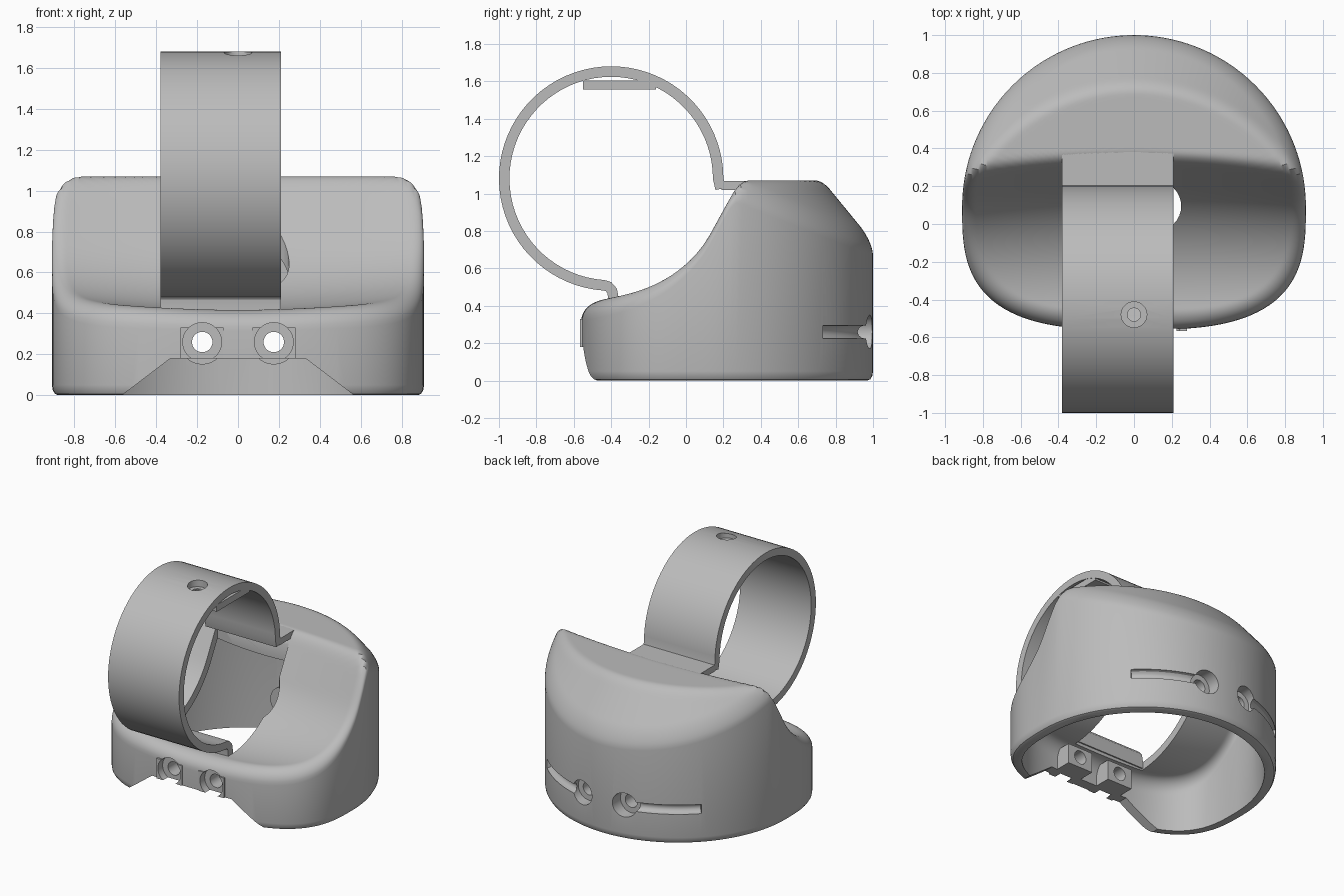
import bpy, bmesh, math
from mathutils import Matrix

cube = bpy.data.objects.get("Cube")
if cube:
    bpy.data.objects.remove(cube, do_unlink=True)

grey = bpy.data.materials.new("warm_grey_plastic")
grey.use_nodes = True
grey.diffuse_color = (0.5, 0.5, 0.5, 1)
grey.node_tree.nodes["Principled BSDF"].inputs["Base Color"].default_value = (0.5, 0.5, 0.5, 1)

STRAP_L, STRAP_R = -0.38, 0.21
MID, WIDE = (STRAP_L + STRAP_R) / 2, STRAP_R - STRAP_L
AXIS_Y, AXIS_Z = -0.4, 1.08      # axis of the ring and of the saddle
CENTRE_Y, HOLE_X, HOLE_Z = 0.09, 0.175, 0.26


def finish(name, bm):
    bmesh.ops.recalc_face_normals(bm, faces=bm.faces)
    mesh = bpy.data.meshes.new(name)
    bm.to_mesh(mesh)
    bm.free()
    obj = bpy.data.objects.new(name, mesh)
    bpy.context.collection.objects.link(obj)
    mesh.materials.append(grey)
    return obj


def box(name, x, y, z):
    bm = bmesh.new()
    mid = [(a + b) / 2 for a, b in (x, y, z)]
    size = [b - a for a, b in (x, y, z)]
    bmesh.ops.create_cube(bm, size=1, matrix=Matrix.Translation(mid) @ Matrix.Diagonal((*size, 1)))
    return finish(name, bm)


def rod(name, centre, radius, length, along_y=False):
    bm = bmesh.new()
    turn = Matrix.Rotation(math.pi / 2 if along_y else 0, 4, 'X')
    bmesh.ops.create_cone(bm, cap_ends=True, segments=32, radius1=radius, radius2=radius,
                          depth=length, matrix=Matrix.Translation(centre) @ turn)
    return finish(name, bm)


def apply_all(obj):
    bpy.ops.object.select_all(action='DESELECT')
    bpy.context.view_layer.objects.active = obj
    obj.select_set(True)
    for mod in list(obj.modifiers):
        bpy.ops.object.modifier_apply(modifier=mod.name)


def combine(obj, tool, operation='DIFFERENCE'):
    mod = obj.modifiers.new("combine", 'BOOLEAN')
    mod.operation, mod.solver, mod.object = operation, 'EXACT', tool
    apply_all(obj)
    bpy.data.objects.remove(tool, do_unlink=True)


def smooth_min(a, b, k):
    h = max(k - abs(a - b), 0) / k
    return min(a, b) - h * h * k / 4


def roof(x, y, t):
    """Roof height: flat top, conical back slope and concave saddle, thinned by t."""
    back = 1.07 + (1.015 - math.hypot(x, y + 0.285)) * 1.22 - t * 1.5
    r = 0.665 - 0.08 * x * x + t
    dy = y - AXIS_Y
    if dy < 0.88 * r:
        saddle = AXIS_Z - math.sqrt(r * r - dy * dy)
    else:
        saddle = AXIS_Z - 0.475 * r + (dy - 0.88 * r) * 1.85
    return smooth_min(smooth_min(1.07 - t, back, 0.05), saddle, 0.07)


def outline(angle):
    """Plan radius: round back, squarer shallow front."""
    c, s = abs(math.cos(angle)), math.sin(angle)
    if s >= 0:
        return 0.91
    return ((c / 0.91) ** 3 + (-s / 0.65) ** 3) ** (-1 / 3)


def shell_solid(name, inset, t, bottom, foot):
    """Closed solid: wall, rounded rim and roof made of concentric rings."""
    bm = bmesh.new()
    around, rings = 160, 56
    loops = []

    def ring(point):
        loops.append([bm.verts.new(point(2 * math.pi * i / around)) for i in range(around)])

    def place(a, r, z):
        return (r * math.cos(a), CENTRE_Y + r * math.sin(a), z)

    for k in range(4):
        q = k / 3 * math.pi / 2
        ring(lambda a: place(a, outline(a) - inset - foot * (1 - math.sin(q)),
                             bottom + 0.05 * (1 - math.cos(q))))
    for k in range(rings):
        scale = 1 - (k / rings) ** 1.4

        def top(a):
            full = outline(a) - inset
            x, y, _ = place(a, full * scale, 0)
            fillet = 0.07 + 0.05 * min(max(-y / 0.5, 0), 1)
            edge = max(fillet - full * (1 - scale), 0)
            drop = fillet - math.sqrt(fillet ** 2 - edge ** 2)
            return (x, y, roof(x, y, t) - drop)
        ring(top)
    for low, high in zip(loops, loops[1:]):
        for i in range(around):
            j = (i + 1) % around
            bm.faces.new((low[i], low[j], high[j], high[i]))
    tip = bm.verts.new((0, CENTRE_Y, roof(0, CENTRE_Y, t)))
    for i in range(around):
        bm.faces.new((loops[-1][i], loops[-1][(i + 1) % around], tip))
    bm.faces.new(loops[0])
    return finish(name, bm)


# Hollow base
base = shell_solid("base_shell", 0, 0, 0, 0.03)
combine(base, shell_solid("cavity", 0.08, 0.06, -0.1, 0))

# Screw bosses on the front and back walls
for side in (-1, 1):
    xs = sorted((side * 0.07, side * 0.28))
    combine(base, box("front_boss", xs, (-0.567, -0.36), (0.18, 0.33)), 'UNION')
    combine(base, rod("back_boss", (side * HOLE_X, 0.87, HOLE_Z), 0.11, 0.16, True), 'UNION')

# Opening beneath the strap, with a round nick at its edge
combine(base, box("strap_opening", (STRAP_L, STRAP_R), (-0.37, 0.3), (0.35, 1.02)))
combine(base, rod("nick", (0.117, 0.095, 0.72), 0.133, 0.56))

# Arch in the front wall
bm = bmesh.new()
arch = [bm.verts.new((x, -1, z)) for x, z in ((-0.58, -0.01), (-0.33, 0.18), (0.33, 0.18), (0.58, -0.01))]
face = bm.faces.new(arch)
grown = bmesh.ops.extrude_face_region(bm, geom=[face])["geom"]
bmesh.ops.translate(bm, vec=(0, 0.85, 0), verts=[v for v in grown if isinstance(v, bmesh.types.BMVert)])
combine(base, finish("arch", bm))

# Screw holes, counterbores and curved back grooves
for side in (-1, 1):
    x = side * HOLE_X
    combine(base, rod("screw_hole", (x, 0.2, HOLE_Z), 0.05, 2.4, True))
    combine(base, rod("front_counterbore", (x, -0.76, HOLE_Z), 0.095, 0.5, True))
    combine(base, rod("back_counterbore", (x, 1.15, HOLE_Z), 0.09, 0.5, True))
    bm = bmesh.new()
    hoops = []
    for k in range(17):
        a = math.radians(11 + 34 * k / 16)
        hoop = []
        for m in range(12):
            b = math.tau * m / 12
            r = 0.905 + 0.036 * math.cos(b)
            hoop.append(bm.verts.new((side * r * math.sin(a), CENTRE_Y + r * math.cos(a),
                                      HOLE_Z + 0.036 * math.sin(b))))
        hoops.append(hoop)
    for p, q in zip(hoops, hoops[1:]):
        for m in range(12):
            n = (m + 1) % 12
            bm.faces.new((p[m], p[n], q[n], q[m]))
    bm.faces.new(hoops[0])
    bm.faces.new(hoops[-1])
    combine(base, finish("groove", bm))

# Ring strap with a tab curling down behind the front wall
path = [(0.185, 1.025)]
for k in range(57):
    a = math.radians(266 * k / 56)
    path.append((AXIS_Y + 0.572 * math.cos(a), AXIS_Z + 0.572 * math.sin(a)))
path += [(-0.415, 0.503), (-0.395, 0.48), (-0.388, 0.44), (-0.388, 0.38)]
bm = bmesh.new()
pairs = [[bm.verts.new((x, y, z)) for x in (STRAP_L, STRAP_R)] for y, z in path]
for (a, b), (c, d) in zip(pairs, pairs[1:]):
    bm.faces.new((a, b, d, c))
strap = finish("ring_strap", bm)
solid = strap.modifiers.new("thickness", 'SOLIDIFY')
solid.thickness, solid.offset = 0.056, 0
apply_all(strap)

# Flat pad inside the top of the ring, with the screw hole through both
combine(strap, box("pad", (-0.2, STRAP_R - 0.002), (-0.55, -0.16), (1.555, 1.605)), 'UNION')
combine(strap, rod("strap_hole", (0, -0.48, 1.6), 0.035, 0.4))
combine(strap, rod("strap_counterbore", (0, -0.48, 1.73), 0.068, 0.2))

# Ledge joining the strap to the flat top
ledge = box("strap_ledge", (STRAP_L, STRAP_R), (0.19, 0.42), (1.02, 1.068))

for obj in (base, strap, ledge):
    bpy.ops.object.select_all(action='DESELECT')
    bpy.context.view_layer.objects.active = obj
    obj.select_set(True)
    bpy.ops.object.shade_smooth_by_angle(angle=math.radians(30))
